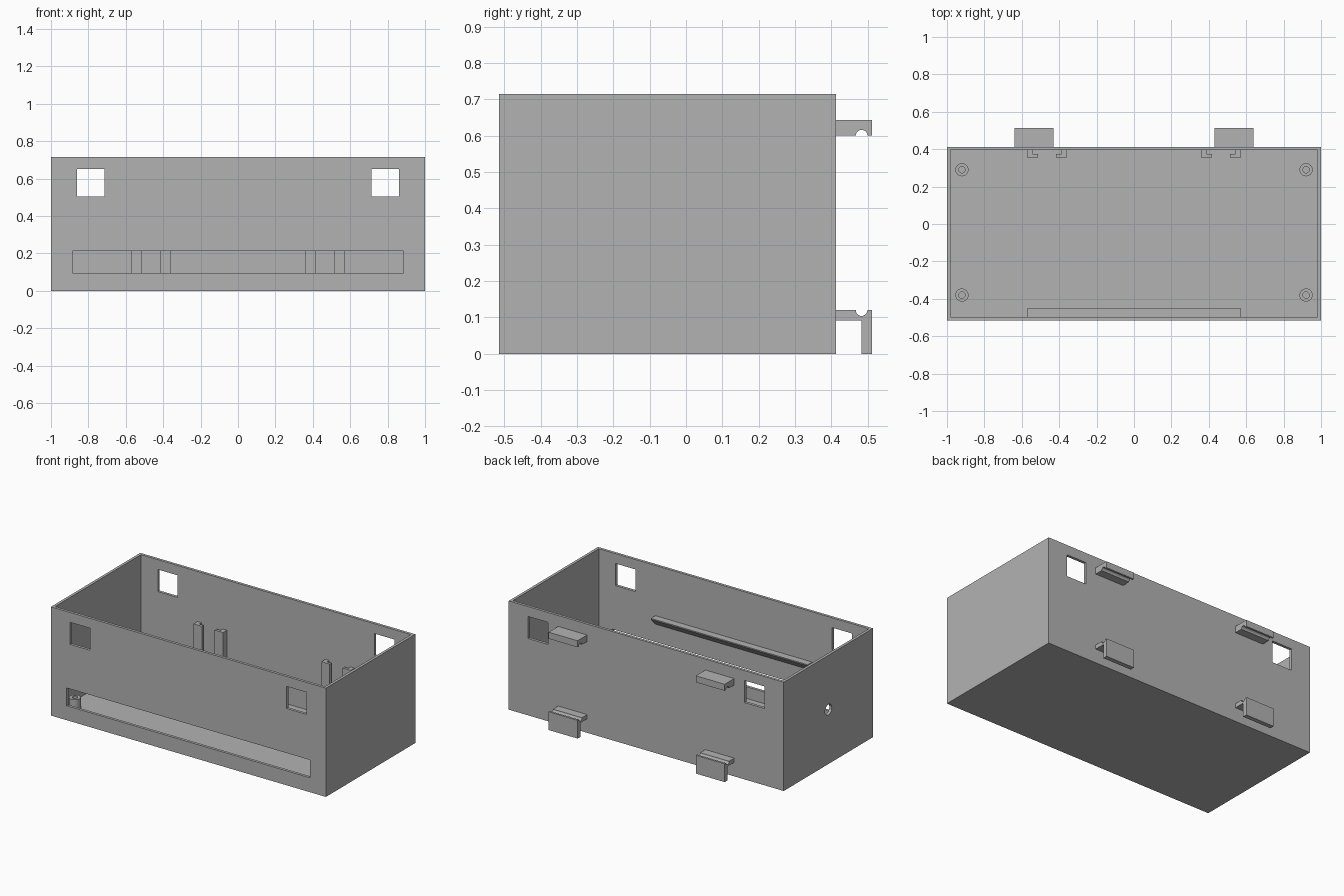
import bpy, bmesh
from math import pi, cos, sin, radians
from mathutils import Vector

default = bpy.data.objects.get("Cube")
if default:
    bpy.data.objects.remove(default, do_unlink=True)

GREY = (0.45, 0.45, 0.45, 1)
grey = bpy.data.materials.new("grey_plastic")
grey.use_nodes = True
grey.diffuse_color = GREY
grey.node_tree.nodes["Principled BSDF"].inputs["Base Color"].default_value = GREY

# Main dimensions
FRONT, BACK, TOP, WALL = -0.515, 0.413, 0.715, 0.018
INNER_BACK, INNER_FRONT = BACK - WALL, FRONT + WALL


def finish(name, bm):
    bmesh.ops.recalc_face_normals(bm, faces=bm.faces)
    mesh = bpy.data.meshes.new(name)
    bm.to_mesh(mesh)
    bm.free()
    mesh.materials.append(grey)
    ob = bpy.data.objects.new(name, mesh)
    bpy.context.collection.objects.link(ob)
    return ob


def prism(name, points, axis, lo, hi):
    """Extrude a flat outline along x (points are y, z) or z (points are x, y)."""
    bm = bmesh.new()
    place = (lambda a, b: (lo, a, b)) if axis == "x" else (lambda a, b: (a, b, lo))
    face = bm.faces.new([bm.verts.new(place(*p)) for p in points])
    out = bmesh.ops.extrude_face_region(bm, geom=[face])
    move = Vector((hi - lo, 0, 0) if axis == "x" else (0, 0, hi - lo))
    verts = [v for v in out["geom"] if isinstance(v, bmesh.types.BMVert)]
    bmesh.ops.translate(bm, vec=move, verts=verts)
    return finish(name, bm)


def box(name, x0, x1, y0, y1, z0, z1):
    return prism(name, [(x0, y0), (x1, y0), (x1, y1), (x0, y1)], "z", z0, z1)


def arc(cy, cz, r, start, end, steps):
    angles = [radians(start + (end - start) * i / steps) for i in range(steps + 1)]
    return [(cy + r * cos(a), cz + r * sin(a)) for a in angles]


def cut(target, cutter):
    cutter.hide_render = True
    mod = target.modifiers.new("cut", "BOOLEAN")
    mod.operation, mod.solver, mod.object = "DIFFERENCE", "EXACT", cutter
    bpy.context.view_layer.objects.active = target
    bpy.ops.object.modifier_apply(modifier=mod.name)
    bpy.data.objects.remove(cutter, do_unlink=True)


# Open box with a thin floor
case = box("case", -1, 1, FRONT, BACK, 0, TOP)
cut(case, box("cavity", -1 + WALL, 1 - WALL, INNER_FRONT, INNER_BACK, WALL, TOP + 0.1))

# Square windows through front and back, long front slot, cable hole in right wall
for x in (-0.86, 0.715):
    cut(case, box("window", x, x + 0.145, -0.7, 0.7, 0.505, 0.65))
cut(case, box("slot", -0.885, 0.885, -0.7, -0.4, 0.095, 0.212))
cut(case, prism("cable_hole", arc(-0.051, 0.3575, 0.035, 0, 345, 23), "x", -1.1, -0.9))

# Ledge inside the front wall, with a sloping underside
prism("inner_ledge",
      [(INNER_FRONT - 0.004, 0.385), (-0.45, 0.385), (-0.45, 0.378),
       (INNER_FRONT - 0.004, 0.325)], "x", -0.57, 0.57)

# Hollow screw posts in the corners
for x in (-0.92, 0.92):
    for y in (-0.38, 0.29):
        bm = bmesh.new()
        ring = [(0.017, WALL), (0.035, WALL), (0.035, 0.09), (0.017, 0.09)]
        vs = [bm.verts.new((x + r, y, z)) for r, z in ring]
        es = [bm.edges.new((vs[i], vs[(i + 1) % 4])) for i in range(4)]
        bmesh.ops.spin(bm, geom=vs + es, cent=(x, y, 0), axis=(0, 0, 1),
                       angle=2 * pi, steps=24, use_merge=True)
        bmesh.ops.remove_doubles(bm, verts=bm.verts, dist=0.0001)
        post = finish("screw_post", bm)
        bpy.ops.object.select_all(action="DESELECT")
        post.select_set(True)
        bpy.context.view_layer.objects.active = post
        bpy.ops.object.shade_smooth_by_angle(angle=radians(35))

# Pairs of facing L-shaped board guides on the inside of the back wall
for centre in (-0.465, 0.465):
    for side in (-1, 1):
        outline = [(0.107, INNER_BACK + 0.004), (0.107, 0.355), (0.047, 0.355),
                   (0.047, 0.373), (0.078, 0.373), (0.078, INNER_BACK + 0.004)]
        prism("board_guide", [(centre + side * x, y) for x, y in outline],
              "z", WALL - 0.004, 0.385)

# Rail hooks on the back: notched upper block, lower arm with a hanging plate
for x in (-0.64, 0.43):
    prism("upper_hook",
          [(BACK, 0.643), (BACK, 0.6)] + arc(0.483, 0.6, 0.016, 180, 0, 10)
          + [(0.512, 0.6), (0.512, 0.643)], "x", x, x + 0.21)
    prism("lower_hook",
          [(BACK, 0.092), (BACK, 0.12)] + arc(0.483, 0.12, 0.016, 180, 360, 10)
          + [(0.512, 0.12), (0.512, 0), (0.483, 0), (0.483, 0.092)],
          "x", x, x + 0.21)
